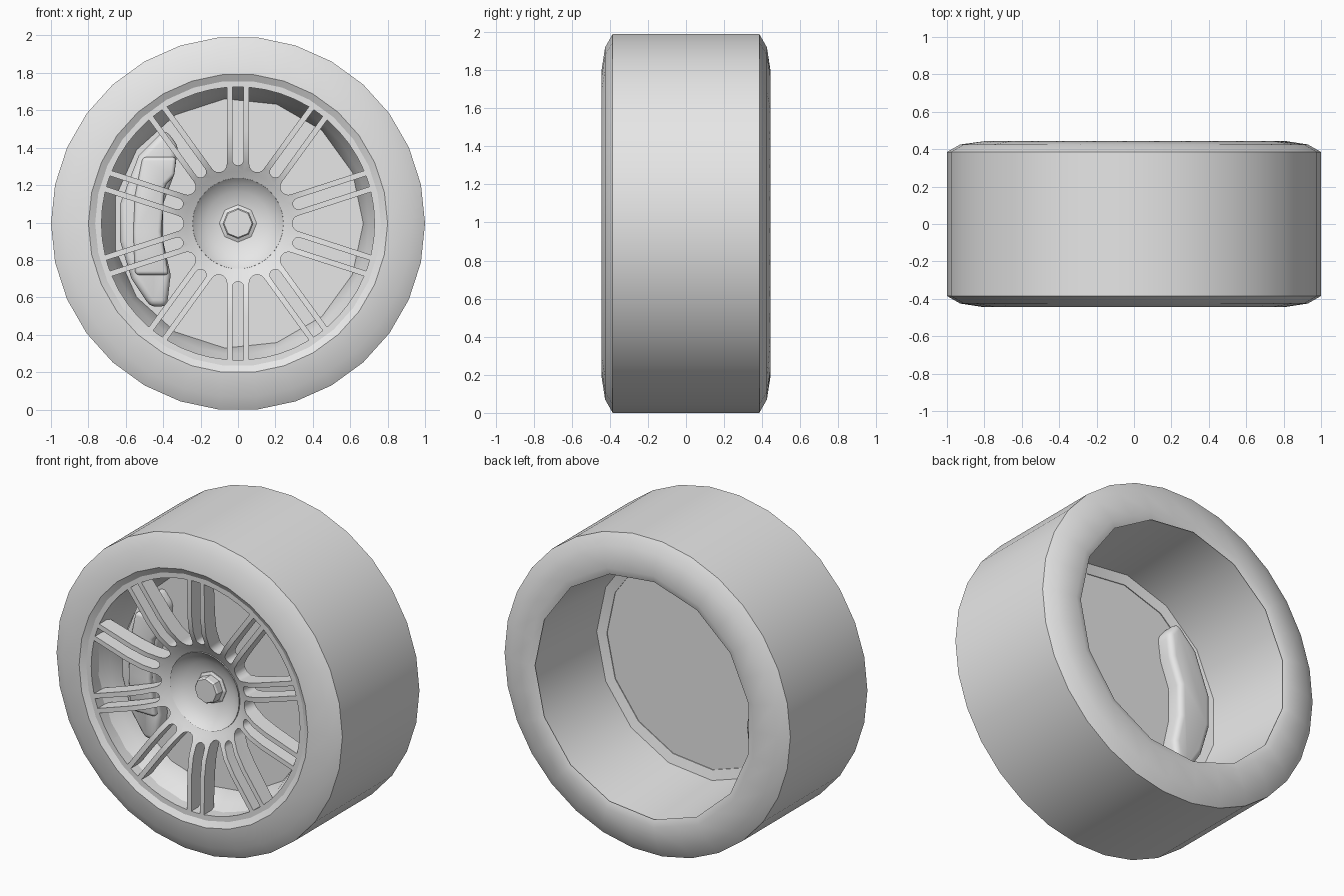
import bpy, bmesh
from math import sin, cos, pi, radians, asin

cube = bpy.data.objects.get("Cube")
if cube:
    bpy.data.objects.remove(cube, do_unlink=True)

AXLE_Z = 0.995
SPOKE_PAIRS = 10

grey = bpy.data.materials.new("plain_grey")
grey.use_nodes = True
grey.diffuse_color = (0.8, 0.8, 0.8, 1)
for node in grey.node_tree.nodes:
    if node.type == 'BSDF_PRINCIPLED':
        node.inputs["Base Color"].default_value = (0.8, 0.8, 0.8, 1)


def make_object(name, bm):
    bmesh.ops.remove_doubles(bm, verts=bm.verts, dist=1e-5)
    bmesh.ops.recalc_face_normals(bm, faces=bm.faces)
    mesh = bpy.data.meshes.new(name)
    bm.to_mesh(mesh)
    bm.free()
    mesh.materials.append(grey)
    obj = bpy.data.objects.new(name, mesh)
    bpy.context.collection.objects.link(obj)
    return obj


def activate(obj):
    bpy.ops.object.select_all(action='DESELECT')
    obj.select_set(True)
    bpy.context.view_layer.objects.active = obj


def smooth(obj, angle=32):
    activate(obj)
    bpy.ops.object.shade_smooth_by_angle(angle=radians(angle))


def revolve(name, profile, sides=30, closed=True):
    """Spin (radius, y) points about the axle; a third item makes that ring half as fine."""
    bm = bmesh.new()
    rings = []
    for r, y, *coarse in profile:
        ring = []
        for i in range(sides):
            a = 2 * pi * i / sides
            rr = r * cos(2 * pi / sides) if coarse and i % 2 else r
            ring.append(bm.verts.new((rr * cos(a), y, AXLE_Z + rr * sin(a))))
        rings.append(ring)
    pairs = list(zip(rings, rings[1:]))
    if closed:
        pairs.append((rings[-1], rings[0]))
    for p, q in pairs:
        for i in range(sides):
            j = (i + 1) % sides
            bm.faces.new((p[i], p[j], q[j], q[i]))
    bmesh.ops.dissolve_degenerate(bm, edges=bm.edges, dist=1e-5)
    return make_object(name, bm)


def add_prism(bm, outline, y0, y1):
    """Extrude an (x, z) outline from y0 to y1."""
    front = [bm.verts.new((x, y0, z)) for x, z in outline]
    back = [bm.verts.new((x, y1, z)) for x, z in outline]
    bm.faces.new(front)
    bm.faces.new(back[::-1])
    for i in range(len(outline)):
        j = (i + 1) % len(outline)
        bm.faces.new((front[i], back[i], back[j], front[j]))


def arc(cx, radius, start, end, steps):
    return [(cx + radius * cos(start + (end - start) * i / steps),
             radius * sin(start + (end - start) * i / steps)) for i in range(steps + 1)]


# Tyre: fine front shoulder, coarser rear opening
tyre = revolve("tyre", [
    (0.755, -0.42), (0.8, -0.445), (0.93, -0.425), (1, -0.385),
    (1, 0.385), (0.93, 0.425), (0.8, 0.445, True), (0.755, 0.43, True)], closed=False)
smooth(tyre)

# Rim barrel with an inner step carrying the backing plate
barrel = revolve("rim_barrel", [
    (0.74, -0.37), (0.7, -0.28), (0.67, -0.19, True), (0.67, -0.165, True),
    (0.73, -0.15, True), (0.765, 0.425, True), (0.79, 0.4), (0.79, -0.37)])
smooth(barrel)
plate = revolve("backing_plate", [(0, -0.19), (0.69, -0.19), (0.69, -0.17), (0, -0.17)], sides=15)

# Wheel face: dished solid pierced to leave paired spokes
face = revolve("wheel_face", [
    (0.24, -0.325), (0.28, -0.345), (0.33, -0.375), (0.4, -0.405), (0.5, -0.42), (0.77, -0.425),
    (0.77, -0.33), (0.5, -0.315), (0.4, -0.3), (0.33, -0.27), (0.24, -0.23)])

OPEN_R, SLOT, EDGE, INNER = 0.73, 0.03, 0.06, 0.29
half = pi / SPOKE_PAIRS
# Narrow slot between the two bars of a pair
slot_a = asin(SLOT / OPEN_R)
slot = arc(0, OPEN_R, -slot_a, slot_a, 2) + arc(0.34, SLOT, pi / 2, 3 * pi / 2, 8)
# Wedge opening between neighbouring pairs, rounded at the hub
centre = (INNER - EDGE) / (1 - sin(half))
wedge_a = half - asin(EDGE / OPEN_R)
wedge = arc(0, OPEN_R, -wedge_a, wedge_a, 4)
wedge += arc(centre, centre - INNER, pi / 2 + half, 3 * pi / 2 - half, 8)

bm = bmesh.new()
for k in range(SPOKE_PAIRS):
    for outline, turn in ((slot, 0), (wedge, half)):
        a = pi / 2 + 2 * half * k + turn
        add_prism(bm, [(u * cos(a) - v * sin(a), AXLE_Z + u * sin(a) + v * cos(a))
                       for u, v in outline], -0.6, -0.1)
cutter = make_object("opening_cutter", bm)
cutter.hide_render = True
activate(face)
cut = face.modifiers.new("openings", 'BOOLEAN')
cut.operation = 'DIFFERENCE'
cut.solver = 'EXACT'
cut.object = cutter
bpy.ops.object.modifier_apply(modifier=cut.name)
bpy.data.objects.remove(cutter, do_unlink=True)
smooth(face)

# Hub: concave dish, axle stub behind it and centre nut
dish = revolve("hub_dish", [
    (0, -0.25), (0.1, -0.257), (0.17, -0.28), (0.22, -0.31), (0.243, -0.335),
    (0.25, -0.23), (0.2, -0.22), (0.2, -0.18), (0, -0.18)])
smooth(dish)
nut = revolve("centre_nut", [
    (0, -0.325), (0.075, -0.325), (0.082, -0.315), (0.082, -0.27),
    (0.1, -0.262), (0.1, -0.24), (0, -0.24)], sides=8)


# Brake caliper: curved body set through the plate, with a raised bridge
def bevelled_prism(name, outline, y0, y1, width):
    bm = bmesh.new()
    add_prism(bm, outline, y0, y1)
    obj = make_object(name, bm)
    activate(obj)
    bevel = obj.modifiers.new("rounding", 'BEVEL')
    bevel.width = width
    bevel.segments = 3
    bpy.ops.object.modifier_apply(modifier=bevel.name)
    smooth(obj, 40)


bevelled_prism("caliper_body", [
    (-0.39, 1.5), (-0.32, 1.41), (-0.34, 1.26), (-0.4, 1.1), (-0.4, 0.9), (-0.36, 0.72),
    (-0.38, 0.55), (-0.47, 0.55), (-0.57, 0.7), (-0.63, 0.9), (-0.63, 1.1), (-0.53, 1.36)],
    -0.28, -0.07, 0.035)
bevelled_prism("caliper_bridge", [
    (-0.33, 1.35), (-0.34, 1.25), (-0.39, 1.2), (-0.41, 0.95), (-0.37, 0.72),
    (-0.55, 0.72), (-0.56, 0.95), (-0.55, 1.15), (-0.51, 1.35)],
    -0.305, -0.15, 0.02)
